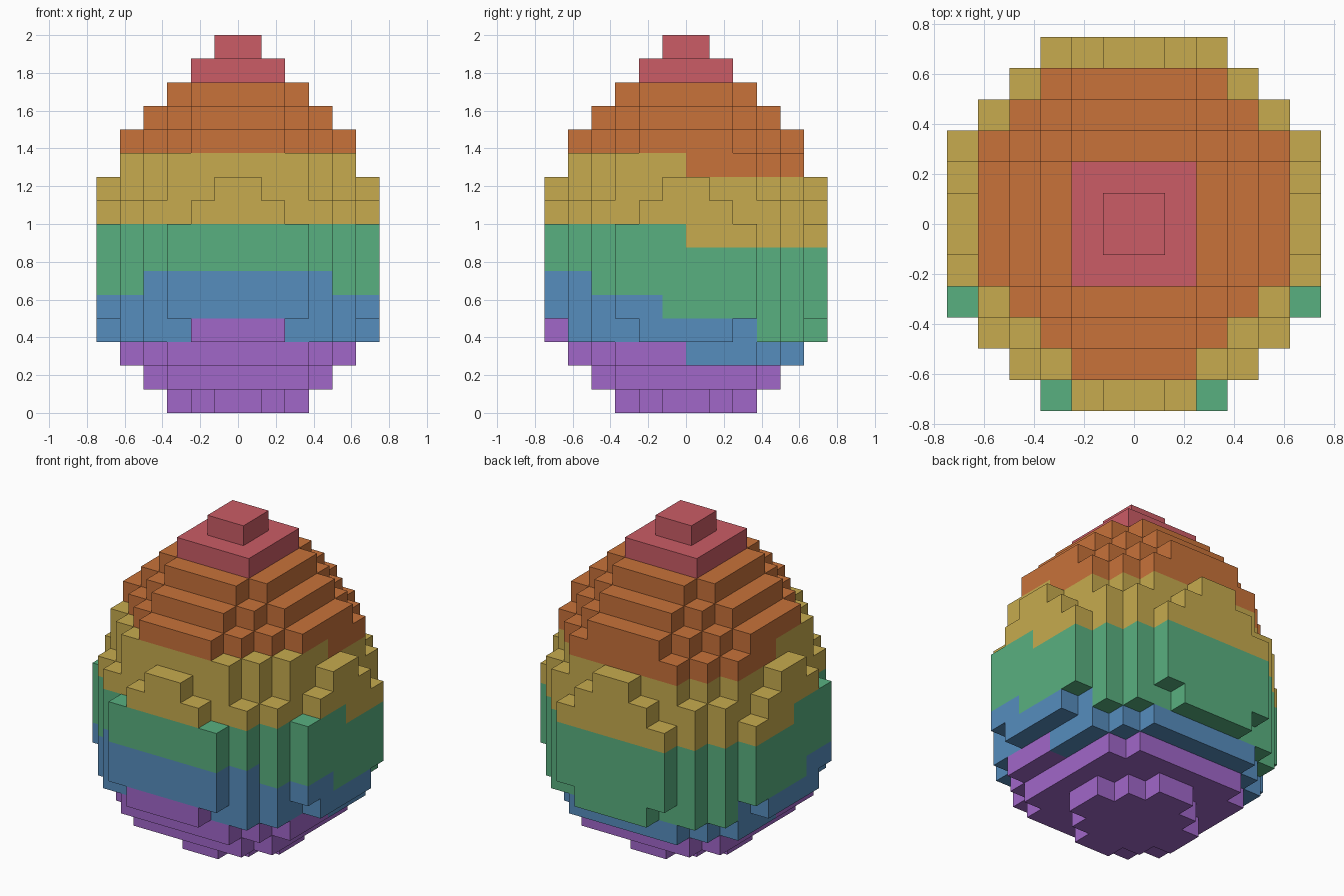
import bpy
import bmesh
import math
from mathutils import Vector

cube = bpy.data.objects.get("Cube")
if cube:
    bpy.data.objects.remove(cube, do_unlink=True)

SIZE = 0.125  # edge of one block

# Plan outlines: half-width of each row of blocks, counted outward from the centre
FULL = [6, 6, 6, 5, 4, 3]
ROUNDED = [6, 6, 5, 5, 4, 2]
SHOULDER = [5, 5, 5, 4, 3]
LAYERS = [
    [3, 2, 1], [4, 4, 4, 3], SHOULDER, ROUNDED,
    FULL, FULL, FULL, FULL,
    ROUNDED, [6, 5, 5, 4, 3, 1], SHOULDER, [5, 5, 4, 3, 2],
    [4, 4, 3, 2], [3, 3, 2], [2, 2], [1],
]

# Bands from bottom to top, with display colours
BANDS = [
    ("purple", "base_band", (161, 103, 201)),
    ("blue", "lower_band", (86, 141, 190)),
    ("green", "middle_band", (89, 176, 128)),
    ("yellow", "upper_band", (199, 171, 78)),
    ("orange", "shoulder_band", (200, 114, 58)),
    ("red", "cap", (203, 92, 102)),
]


def band_of(y, z):
    """Band index of a block; the lower edges step down toward the back."""
    blue = 4 if y < -5 else 3 if y < 0 else 2
    green = 6 if y < -4 else 5 if y < -1 else 4 if y < 3 else 3
    yellow = 8 if y < 0 else 7
    orange = 11 if y < 0 else 10
    return sum(z >= start for start in (blue, green, yellow, orange, 14))


def linear(c):
    c /= 255
    return c / 12.92 if c <= 0.04045 else ((c + 0.055) / 1.055) ** 2.4


def make_material(name, rgb):
    mat = bpy.data.materials.new(name)
    mat.use_nodes = True
    color = [linear(c) for c in rgb] + [1]
    mat.diffuse_color = color
    mat.node_tree.nodes["Principled BSDF"].inputs["Base Color"].default_value = color
    return mat


def add_face(bm, centre, n):
    """Square on the side of a block that faces along n."""
    t = Vector((n.y, n.z, n.x))
    b = n.cross(t)
    corners = [t + b, b - t, -t - b, t - b]
    bm.faces.new([bm.verts.new((centre + (n + c) / 2) * SIZE) for c in corners])


# Fill the egg with blocks, mirrored in both plan directions
blocks = {
    (x, y, z)
    for z, rows in enumerate(LAYERS)
    for r, half in enumerate(rows)
    for y in (r, -r - 1)
    for x in range(-half, half)
}
AXES = [Vector(v) for v in ((1, 0, 0), (0, 1, 0), (0, 0, 1))]
NORMALS = AXES + [-a for a in AXES]

# Each band is the outer skin of its blocks, with flat areas merged
for index, (color_name, part_name, rgb) in enumerate(BANDS):
    bm = bmesh.new()
    for x, y, z in sorted(blocks):
        if band_of(y, z) != index:
            continue
        for n in NORMALS:
            if (x + int(n.x), y + int(n.y), z + int(n.z)) not in blocks:
                add_face(bm, Vector((x, y, z)) + Vector((0.5, 0.5, 0.5)), n)
    bmesh.ops.remove_doubles(bm, verts=bm.verts[:], dist=0.001)
    bmesh.ops.dissolve_limit(bm, angle_limit=math.radians(1),
                             verts=bm.verts[:], edges=bm.edges[:])
    mesh = bpy.data.meshes.new(part_name)
    bm.to_mesh(mesh)
    bm.free()
    mesh.materials.append(make_material(color_name, rgb))
    bpy.context.collection.objects.link(bpy.data.objects.new(part_name, mesh))
